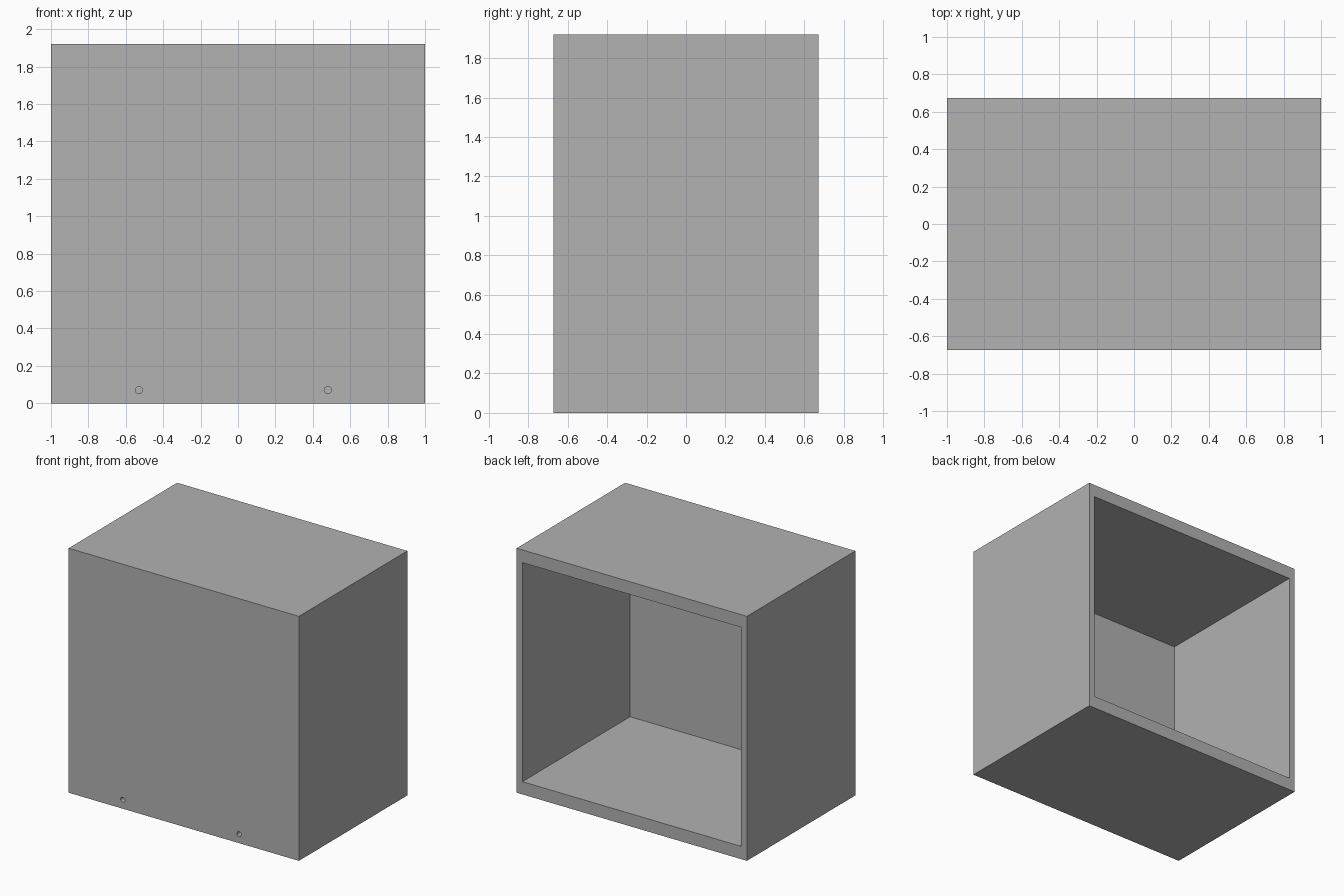
import bpy
import math

if "Cube" in bpy.data.objects:
    bpy.data.objects.remove(bpy.data.objects["Cube"], do_unlink=True)

# Overall size and wall thicknesses
WIDTH, DEPTH, HEIGHT = 2.0, 1.345, 1.92
SIDE, SLAB, FRONT = 0.05, 0.10, 0.01
HOLE_RADIUS, HOLE_DEPTH, HOLE_Z = 0.019, 0.1, 0.07

grey = bpy.data.materials.new("plain grey")
grey.use_nodes = True
colour = (0.445, 0.445, 0.445, 1)
grey.diffuse_color = colour
grey.node_tree.nodes["Principled BSDF"].inputs["Base Color"].default_value = colour


def box(name, low, high):
    centre = [(a + b) / 2 for a, b in zip(low, high)]
    bpy.ops.mesh.primitive_cube_add(size=1, location=centre)
    ob = bpy.context.object
    ob.name = name
    ob.scale = [b - a for a, b in zip(low, high)]
    bpy.ops.object.transform_apply(location=True, rotation=True, scale=True)
    ob.data.materials.append(grey)
    return ob


def cut(target, cutter):
    mod = target.modifiers.new("cut", 'BOOLEAN')
    mod.operation = 'DIFFERENCE'
    mod.solver = 'EXACT'
    mod.object = cutter
    bpy.context.view_layer.objects.active = target
    bpy.ops.object.modifier_apply(modifier=mod.name)
    bpy.data.objects.remove(cutter, do_unlink=True)


# Cabinet body
x, y = WIDTH / 2, DEPTH / 2
cabinet = box("cabinet_shell", (-x, -y, 0), (x, y, HEIGHT))

# Cavity, open at the back
cavity = box("cavity_cutter", (-x + SIDE, -y + FRONT, SLAB),
             (x - SIDE, y + 0.2, HEIGHT - SLAB))
cut(cabinet, cavity)

# Two small round holes low on the front
for hole_x in (-0.53, 0.48):
    bpy.ops.mesh.primitive_cylinder_add(
        vertices=32, radius=HOLE_RADIUS, depth=2 * HOLE_DEPTH,
        location=(hole_x, -y, HOLE_Z), rotation=(math.pi / 2, 0, 0))
    hole = bpy.context.object
    hole.name = "hole_cutter"
    hole.data.materials.append(grey)
    cut(cabinet, hole)

# Smooth hole walls, sharp box edges
bpy.ops.object.select_all(action='DESELECT')
cabinet.select_set(True)
bpy.context.view_layer.objects.active = cabinet
bpy.ops.object.shade_smooth_by_angle(angle=math.radians(30))
